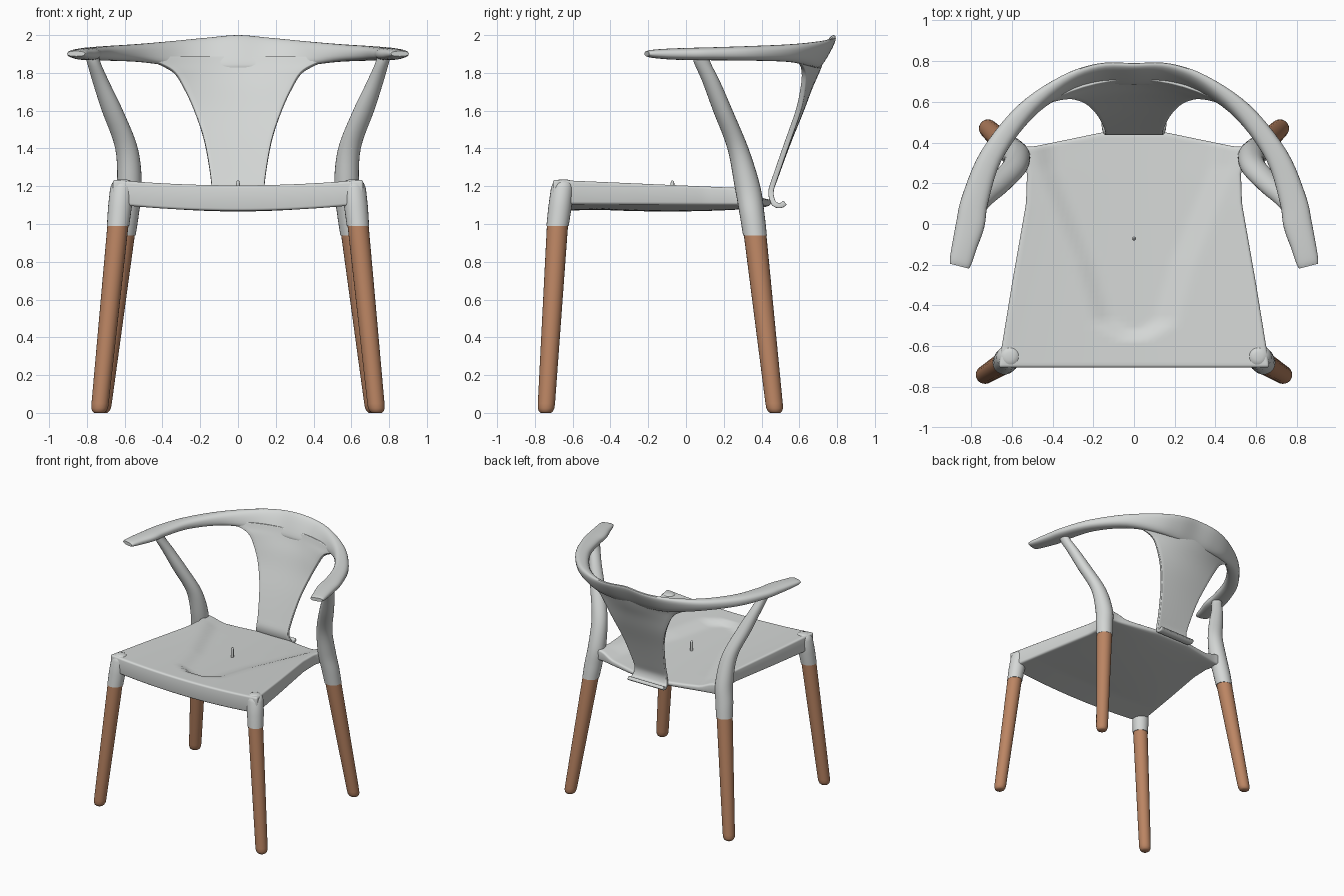
import bpy, bmesh, math
from mathutils import Vector

cube = bpy.data.objects.get("Cube")
if cube:
    bpy.data.objects.remove(cube, do_unlink=True)


def material(name, rgb):
    mat = bpy.data.materials.new(name)
    mat.use_nodes = True
    mat.diffuse_color = (*rgb, 1)
    bsdf = mat.node_tree.nodes["Principled BSDF"]
    bsdf.inputs["Base Color"].default_value = (*rgb, 1)
    bsdf.inputs["Roughness"].default_value = 0.5
    return mat


plastic = material("light grey plastic", (0.66, 0.68, 0.67))
wood = material("brown wood", (0.50, 0.235, 0.125))


def finish(name, bm, mat, angle=45):
    bmesh.ops.recalc_face_normals(bm, faces=bm.faces)
    mesh = bpy.data.meshes.new(name)
    bm.to_mesh(mesh)
    bm.free()
    mesh.materials.append(mat)
    obj = bpy.data.objects.new(name, mesh)
    bpy.context.collection.objects.link(obj)
    bpy.ops.object.select_all(action="DESELECT")
    obj.select_set(True)
    bpy.context.view_layer.objects.active = obj
    bpy.ops.object.shade_smooth_by_angle(angle=math.radians(angle))
    return obj


def spline(rows, steps=5):
    """Catmull-Rom interpolation through rows of values."""
    out = []
    for i in range(len(rows) - 1):
        a, b, c, d = (rows[max(0, min(len(rows) - 1, i + k))] for k in (-1, 0, 1, 2))
        for s in range(steps):
            t = s / steps
            out.append([q + t / 2 * (r - p + t * (2 * p - 5 * q + 4 * r - e + t * (3 * (q - r) + e - p)))
                        for p, q, r, e in zip(a, b, c, d)])
    return out + [list(rows[-1])]


def lerp_table(table, v):
    for (a, p), (b, q) in zip(table, table[1:]):
        if v <= b:
            return p + (q - p) * max(0, (v - a) / (b - a))
    return table[-1][1]


def loft(name, rings, mat):
    """Skin closed rings and cap both ends."""
    bm = bmesh.new()
    loops = [[bm.verts.new(p) for p in ring] for ring in rings]
    n = len(loops[0])
    for a, b in zip(loops, loops[1:]):
        for i in range(n):
            j = (i + 1) % n
            bm.faces.new((a[i], a[j], b[j], b[i]))
    bm.faces.new(loops[0])
    bm.faces.new(loops[-1])
    return finish(name, bm, mat)


def tube(name, rows, mat, n=24):
    """Upright tube from rows of x, y, z, x radius, y radius."""
    rings = []
    for x, y, z, rx, ry in rows:
        rings.append([(x + rx * math.cos(2 * math.pi * i / n),
                       y + ry * math.sin(2 * math.pi * i / n), z) for i in range(n)])
    return loft(name, rings, mat)


def leg(name, foot, top, r0, r1):
    rows = []
    height = top[2]
    for z, f in ((0, 0.6), (0.008, 0.82), (0.025, 0.97), (0.05, 1), (height, 1)):
        t = z / height
        r = (r0 + (r1 - r0) * t) * f
        rows.append((foot[0] + (top[0] - foot[0]) * t, foot[1] + (top[1] - foot[1]) * t, z, r, r))
    tube(name, rows, wood)


# Legs, front sockets and rear posts
for side, s in (("left", 1), ("right", -1)):
    leg("front_leg_" + side, (0.735 * s, -0.742), (0.635 * s, -0.68, 1.0), 0.045, 0.056)
    leg("rear_leg_" + side, (0.72 * s, 0.472), (0.605 * s, 0.365, 0.95), 0.045, 0.06)
    tube("front_socket_" + side, [
        (0.635 * s, -0.68, 0.99, 0.059, 0.059), (0.625 * s, -0.667, 1.09, 0.063, 0.062),
        (0.615 * s, -0.655, 1.19, 0.062, 0.06), (0.612 * s, -0.652, 1.215, 0.055, 0.054),
        (0.61 * s, -0.65, 1.23, 0.04, 0.04), (0.61 * s, -0.65, 1.236, 0.02, 0.02)], plastic)
    post = [(0.605, 0.365, 0.94, 0.063, 0.063), (0.592, 0.35, 1.05, 0.067, 0.066),
            (0.575, 0.325, 1.2, 0.066, 0.068), (0.59, 0.275, 1.4, 0.06, 0.056),
            (0.665, 0.195, 1.6, 0.056, 0.052), (0.725, 0.135, 1.75, 0.044, 0.047),
            (0.762, 0.088, 1.85, 0.036, 0.044), (0.775, 0.075, 1.9, 0.036, 0.044)]
    tube("rear_post_" + side, [(r[0] * s, *r[1:]) for r in spline(post)], plastic)

# Curved top rail: x, y, half width, top, bottom, lean
half = [(0.857, -0.207, 0.048, 1.915, 1.888, 0), (0.85, -0.18, 0.055, 1.922, 1.88, 0),
        (0.83, -0.1, 0.062, 1.928, 1.872, 0), (0.803, 0, 0.07, 1.932, 1.868, 0),
        (0.78, 0.12, 0.066, 1.935, 1.867, 0), (0.70, 0.335, 0.055, 1.942, 1.865, 0),
        (0.535, 0.55, 0.045, 1.952, 1.858, 0.01), (0.34, 0.685, 0.032, 1.968, 1.835, 0.027),
        (0.17, 0.735, 0.024, 1.985, 1.825, 0.044), (0, 0.737, 0.022, 2.0, 1.825, 0.045)]
path = spline(half + [(-r[0], *r[1:]) for r in half[-2::-1]])
rings = []
for i, (x, y, w, top, bottom, lean) in enumerate(path):
    a, b = path[max(0, i - 1)], path[min(len(path) - 1, i + 1)]
    out = Vector((b[1] - a[1], a[0] - b[0], 0)).normalized()
    ring = []
    for k in range(24):
        t = 2 * math.pi * k / 24
        c, v = math.cos(t), math.sin(t)
        c, v = (math.copysign(abs(q) ** 0.8, q) for q in (c, v))
        p = Vector((x, y, (top + bottom) / 2)) + out * (w * c + lean * v)
        p.z += (top - bottom) / 2 * v
        ring.append(p)
    rings.append(ring)
loft("top_rail", rings, plastic)

# Back splat with hooked lower lip: y, z, half width, bow
rows = spline([(0.525, 1.113, 0.16, 0), (0.50, 1.098, 0.16, 0), (0.465, 1.11, 0.155, 0),
               (0.45, 1.17, 0.142, 0), (0.475, 1.25, 0.145, 0.1), (0.545, 1.44, 0.178, 0.2),
               (0.61, 1.6, 0.23, 0.3), (0.655, 1.72, 0.285, 0.45), (0.69, 1.8, 0.335, 0.6),
               (0.708, 1.845, 0.41, 0.6), (0.722, 1.885, 0.51, 0.6)], 4)
bm = bmesh.new()
N = 16
grid = []
for y, z, w, bow in rows:
    xs = [w * (2 * i / N - 1) for i in range(N + 1)]
    grid.append([bm.verts.new((x, y - bow * x * x, z)) for x in xs])
for a, b in zip(grid, grid[1:]):
    for i in range(N):
        bm.faces.new((a[i], a[i + 1], b[i + 1], b[i]))
splat = finish("back_splat", bm, plastic)
shell = splat.modifiers.new("thickness", "SOLIDIFY")
shell.thickness, shell.offset = 0.028, 0
edge = splat.modifiers.new("soft_edge", "BEVEL")
edge.width, edge.segments = 0.009, 2

# Dished seat
WIDTH = [(-0.7, 0.665), (-0.3, 0.60), (0.1, 0.53), (0.25, 0.525), (0.38, 0.56), (0.45, 0.55)]
DISH = [(-0.56, 0), (-0.54, 0.12), (-0.48, 0.22), (-0.2, 0.3), (0.28, 0.5), (0.45, 0.52)]


def seat_point(u, v, upper):
    back = 0.45 - 0.07 * max(0, min(1, (abs(u) - 0.28) / 0.6))
    y = -0.705 + (back + 0.705) * v
    x = u * lerp_table(WIDTH, y)
    rim = 1.235 - 0.047 * v
    sag = 0.03 * (1 - u * u)
    if upper:
        inside = lerp_table(DISH, y) - abs(x) if y > -0.56 else 0
        t = max(0, min(1, inside / 0.13))
        return x, y, rim - sag - 0.03 * t * t * (3 - 2 * t)
    belly = math.sin(math.pi * v) ** 0.5 if 0 < v < 1 else 0
    return x, y, 1.105 - 0.005 * v - (0.036 * (1 - u * u)) * max(belly, 1 - v)


bm = bmesh.new()
N = 40
layers = [[[bm.verts.new(seat_point(2 * i / N - 1, j / N, up)) for i in range(N + 1)]
           for j in range(N + 1)] for up in (True, False)]
for g in layers:
    for j in range(N):
        for i in range(N):
            bm.faces.new((g[j][i], g[j][i + 1], g[j + 1][i + 1], g[j + 1][i]))
border = ([(0, i) for i in range(N)] + [(j, N) for j in range(N)]
          + [(N, i) for i in range(N, 0, -1)] + [(j, 0) for j in range(N, 0, -1)])
for (a, b), (c, d) in zip(border, border[1:] + border[:1]):
    bm.faces.new((layers[0][a][b], layers[0][c][d], layers[1][c][d], layers[1][a][b]))
bmesh.ops.recalc_face_normals(bm, faces=bm.faces)
sharp = [e for e in bm.edges if e.calc_face_angle(0) > math.radians(50)]
bmesh.ops.bevel(bm, geom=sharp, offset=0.022, segments=3, profile=0.5,
                affect="EDGES", clamp_overlap=True)
finish("seat", bm, plastic)

# Small pin in the middle of the seat
tube("seat_pin", [(0, -0.072, z, r, r) for z, r in
                  ((1.14, 0.01), (1.215, 0.01), (1.226, 0.007), (1.23, 0.003))], plastic, 12)
